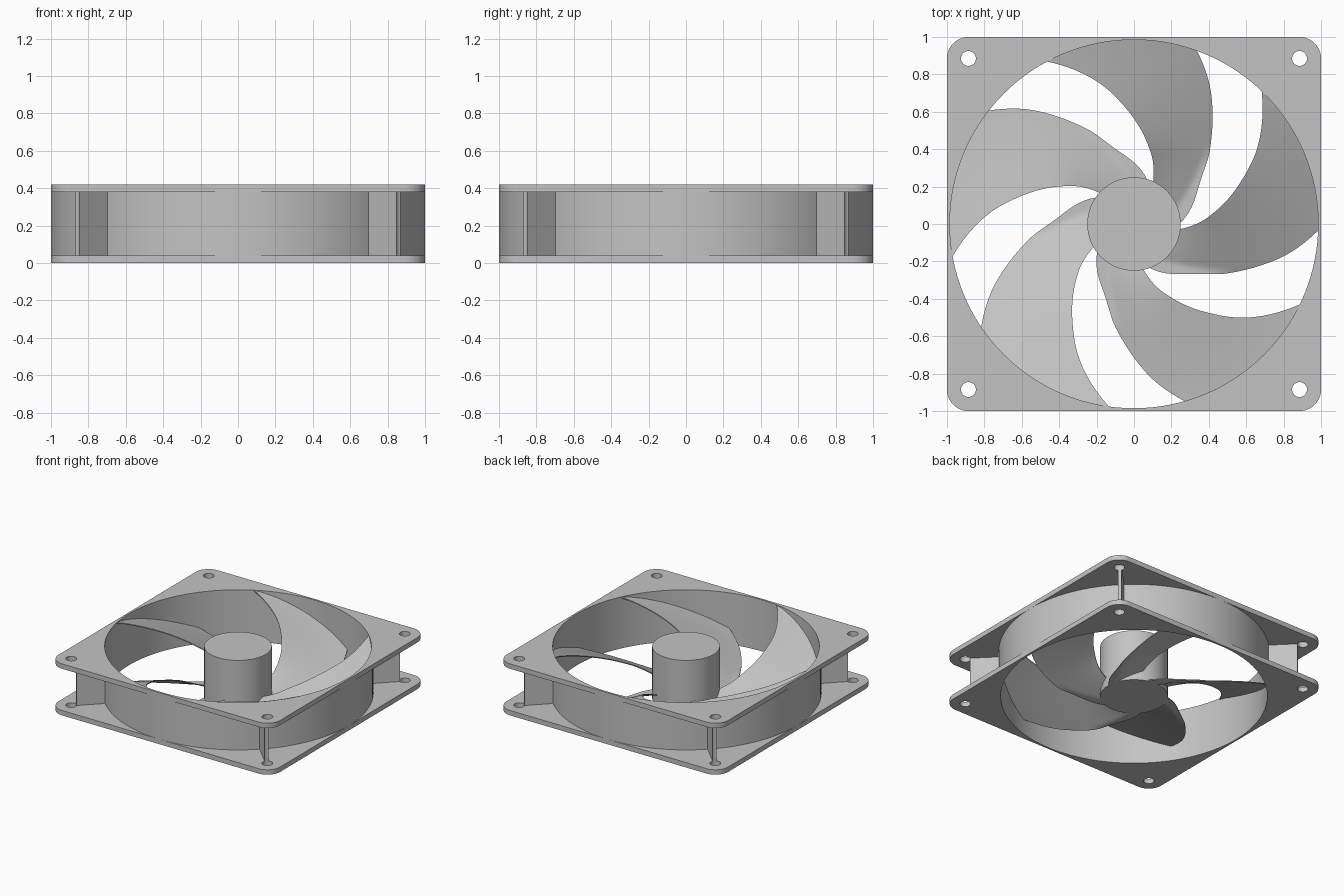
import bpy, bmesh, math
from mathutils import Matrix, Vector

cube = bpy.data.objects.get("Cube")
if cube:
    bpy.data.objects.remove(cube, do_unlink=True)

H, T = 0.42, 0.04            # frame height, flange thickness
BORE, RING = 0.985, 1.0      # duct radii
HOLE, HOLE_R = 0.885, 0.04   # screw holes
HUB_R, BLADES = 0.25, 5

grey = bpy.data.materials.new("plain grey")
GREY = (0.55, 0.55, 0.55, 1)
grey.use_nodes = True
grey.diffuse_color = GREY
grey.node_tree.nodes["Principled BSDF"].inputs["Base Color"].default_value = GREY


def add(name, bm, smooth=True):
    bmesh.ops.recalc_face_normals(bm, faces=bm.faces[:])
    mesh = bpy.data.meshes.new(name)
    bm.to_mesh(mesh)
    bm.free()
    ob = bpy.data.objects.new(name, mesh)
    bpy.context.collection.objects.link(ob)
    mesh.materials.append(grey)
    if smooth:
        shade(ob)
    return ob


def activate(ob):
    bpy.ops.object.select_all(action='DESELECT')
    ob.select_set(True)
    bpy.context.view_layer.objects.active = ob


def shade(ob):
    activate(ob)
    bpy.ops.object.shade_smooth_by_angle(angle=math.radians(30))


def prism(bm, outline, z0, z1):
    face = bm.faces.new([bm.verts.new((x, y, z0)) for x, y in outline])
    ext = bmesh.ops.extrude_face_region(bm, geom=[face])["geom"]
    verts = [v for v in ext if isinstance(v, bmesh.types.BMVert)]
    bmesh.ops.translate(bm, verts=verts, vec=(0, 0, z1 - z0))


def circle(r, n, cx=0, cy=0):
    return [(cx + r * math.cos(2 * math.pi * i / n),
             cy + r * math.sin(2 * math.pi * i / n)) for i in range(n)]


def cut(ob, cutter):
    activate(ob)
    mod = ob.modifiers.new("cut", 'BOOLEAN')
    mod.operation, mod.object, mod.solver = 'DIFFERENCE', cutter, 'EXACT'
    bpy.ops.object.modifier_apply(modifier=mod.name)


# Cutters for the duct bore and the screw holes
corners = [(sx * HOLE, sy * HOLE) for sx in (1, -1) for sy in (1, -1)]
bm = bmesh.new()
prism(bm, circle(BORE, 128), -1, 1)
bore = add("bore_cutter", bm, False)
bm = bmesh.new()
for cx, cy in corners:
    prism(bm, circle(HOLE_R, 32, cx, cy), -1, 1)
holes = add("hole_cutter", bm, False)

# Square flanges with rounded corners
fillet = 1 - HOLE
outline = []
for quarter in range(4):
    mid = math.radians(45 + 90 * quarter)
    cx, cy = (math.copysign(HOLE, f(mid)) for f in (math.cos, math.sin))
    for k in range(13):
        a = math.radians(90 * quarter + 7.5 * k)
        outline.append((cx + fillet * math.cos(a), cy + fillet * math.sin(a)))
for name, z in (("bottom_flange", 0), ("top_flange", H - T)):
    bm = bmesh.new()
    prism(bm, outline, z, z + T)
    flange = add(name, bm, False)
    cut(flange, bore)
    cut(flange, holes)
    shade(flange)

# Duct wall between the flanges
bm = bmesh.new()
loops = [[bm.verts.new((x, y, z)) for x, y in circle(r, 128)]
         for r, z in ((RING, T), (RING, H - T), (BORE, H - T), (BORE, T))]
for j in range(4):
    a, b = loops[j], loops[(j + 1) % 4]
    for i in range(128):
        k = (i + 1) % 128
        bm.faces.new((a[i], a[k], b[k], b[i]))
add("duct_ring", bm)

# Diagonal corner webs, ending on the screw holes
for i in range(4):
    bm = bmesh.new()
    r0, r1, w = RING - 0.005, HOLE * math.sqrt(2), 0.014
    prism(bm, [(r0, -w), (r1, -w), (r1, w), (r0, w)], T, H - T)
    bm.transform(Matrix.Rotation(math.radians(45 + 90 * i), 4, 'Z'))
    web = add(f"corner_web_{i + 1}", bm, False)
    cut(web, holes)
    shade(web)

for cutter in (bore, holes):
    bpy.data.objects.remove(cutter, do_unlink=True)

# Hub
bm = bmesh.new()
prism(bm, circle(HUB_R, 64), 0, H)
add("hub", bm)

# Swept blade edges from hub to duct
high_edge = [(.1, .21), (.1, .34), (.066, .445), (-.04, .615), (-.19, .757), (-.47, .87)]
low_edge = [(.24, 0), (.346, .2), (.405, .39), (.42, .55), (.405, .74), (.335, .93)]


def spline(points, t):
    """Smooth path through points, returned as radius and angle."""
    p = [Vector((math.hypot(x, y), math.atan2(y, x))) for x, y in points]
    p = [2 * p[0] - p[1]] + p + [2 * p[-1] - p[-2]]
    s = t * (len(points) - 1)
    i = min(int(s), len(points) - 2)
    s -= i
    a, b, c, d = p[i:i + 4]
    return b + 0.5 * s * (c - a + s * (2 * a - 5 * b + 4 * c - d + s * (3 * (b - c) + d - a)))


def blade_mesh(rows=30, cols=14, thick=0.008):
    bm = bmesh.new()
    layers = []
    for drop in (0, thick):
        grid = []
        for j in range(rows + 1):
            t = j / rows
            hi, lo = spline(high_edge, t), spline(low_edge, t)
            row = []
            for i in range(cols + 1):
                u = i / cols
                r, a = hi.lerp(lo, u)
                x, y = r * math.cos(a), r * math.sin(a)
                bulge = 0.045 * math.sin(math.pi * t) * (1 - 0.9 * u)
                z = 0.077 - 0.377 * x + 0.195 * y + bulge
                z = min(max(z, thick), H - 0.001)
                row.append(bm.verts.new((x, y, z - drop)))
            grid.append(row)
        for j in range(rows):
            for i in range(cols):
                bm.faces.new((grid[j][i], grid[j][i + 1], grid[j + 1][i + 1], grid[j + 1][i]))
        layers.append(grid)
    # Close the rim between the two skins
    rims = [g[0] + [r[-1] for r in g[1:]] + g[-1][-2::-1] + [r[0] for r in g[-2:0:-1]]
            for g in layers]
    top, bottom = rims
    for i in range(len(top)):
        bm.faces.new((top[i - 1], top[i], bottom[i], bottom[i - 1]))
    return bm


for n in range(BLADES):
    bm = blade_mesh()
    bm.transform(Matrix.Rotation(2 * math.pi * n / BLADES, 4, 'Z'))
    add(f"blade_{n + 1}", bm)
